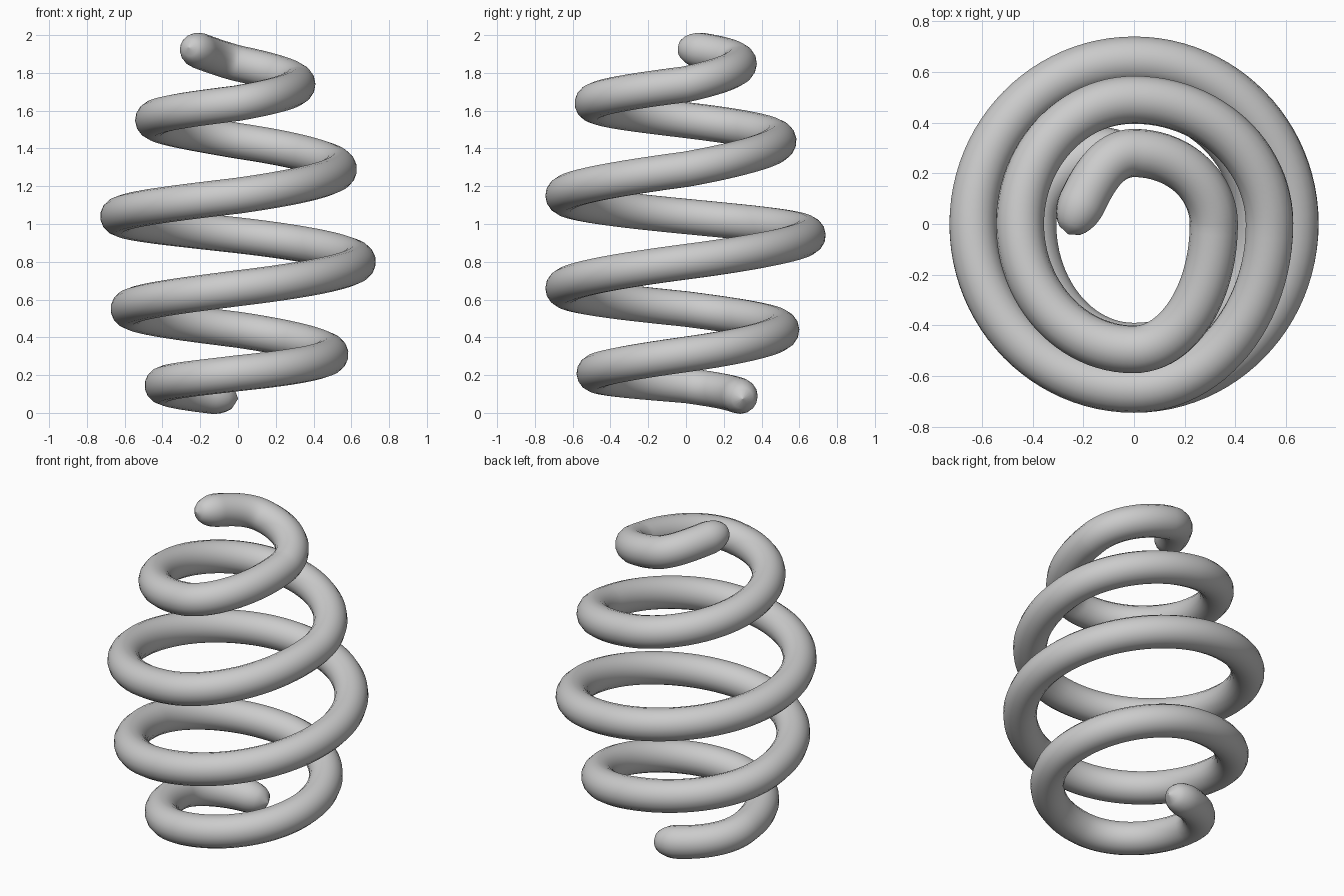
import bpy
from math import sin, cos, pi, sqrt
from mathutils import Vector
from mathutils.geometry import interpolate_bezier

if "Cube" in bpy.data.objects:
    bpy.data.objects.remove(bpy.data.objects["Cube"], do_unlink=True)

TUBE = 0.095      # wire radius
TAPER = 0.14      # length of each rounded tip
KAPPA = 0.552     # handle ratio of a quarter ellipse

# Coil radius and height at every quarter turn, starting at the back
radii = [.30, .40, .485, .49, .505, .58, .65, .635, .645,
         .635, .65, .535, .49, .45, .495, .315, .28]
heights = [.075, .145, .21, .31, .44, .55, .66, .80, .94,
           1.04, 1.15, 1.29, 1.44, 1.55, 1.64, 1.74, 1.85]


def quarter_point(k):
    a = pi / 2 * (k + 1)
    return Vector((radii[k] * cos(a), radii[k] * sin(a), heights[k]))


def handle(k, neighbour, side):
    a = pi / 2 * (k + 1)
    lo, hi = max(k - 1, 0), min(k + 1, len(radii) - 1)
    rise = (heights[hi] - heights[lo]) / (hi - lo) / 3
    reach = KAPPA * radii[neighbour]
    return quarter_point(k) + side * Vector((-sin(a) * reach, cos(a) * reach, rise))


# Centre line: quarter ellipses, then a straighter end at the top
path = [quarter_point(0)]
for k in range(len(radii) - 1):
    path += interpolate_bezier(quarter_point(k), handle(k, k + 1, 1),
                               handle(k + 1, k, -1), quarter_point(k + 1), 25)[1:]
path += interpolate_bezier(path[-1], Vector((-.13, .28, 1.885)),
                           Vector((-.19, .12, 1.915)), Vector((-.26, -.04, 1.935)), 33)[1:]

# Distance along the wire, used for the rounded tips
dist = [0.0]
for p, q in zip(path, path[1:]):
    dist.append(dist[-1] + (q - p).length)


def thickness(d):
    t = min(d, dist[-1] - d, TAPER) / TAPER
    return max(0.02, sqrt(1 - (1 - t) ** 2))


# Sweep a round wire along the centre line
curve = bpy.data.curves.new("spring_coil", "CURVE")
curve.dimensions = "3D"
curve.bevel_depth = TUBE
curve.bevel_resolution = 6
curve.use_fill_caps = True
spline = curve.splines.new("POLY")
spline.points.add(len(path) - 1)
for point, co, d in zip(spline.points, path, dist):
    point.co = (*co, 1)
    point.radius = thickness(d)

coil = bpy.data.objects.new("spring_coil", curve)
bpy.context.collection.objects.link(coil)
bpy.context.view_layer.objects.active = coil
coil.select_set(True)
bpy.ops.object.convert(target="MESH")
coil = bpy.context.object
coil.data.shade_smooth()

# Plain grey metal
grey = bpy.data.materials.new("spring_grey")
grey.use_nodes = True
grey.diffuse_color = (0.6, 0.6, 0.6, 1)
grey.node_tree.nodes["Principled BSDF"].inputs["Base Color"].default_value = (0.6, 0.6, 0.6, 1)
coil.data.materials.clear()
coil.data.materials.append(grey)
